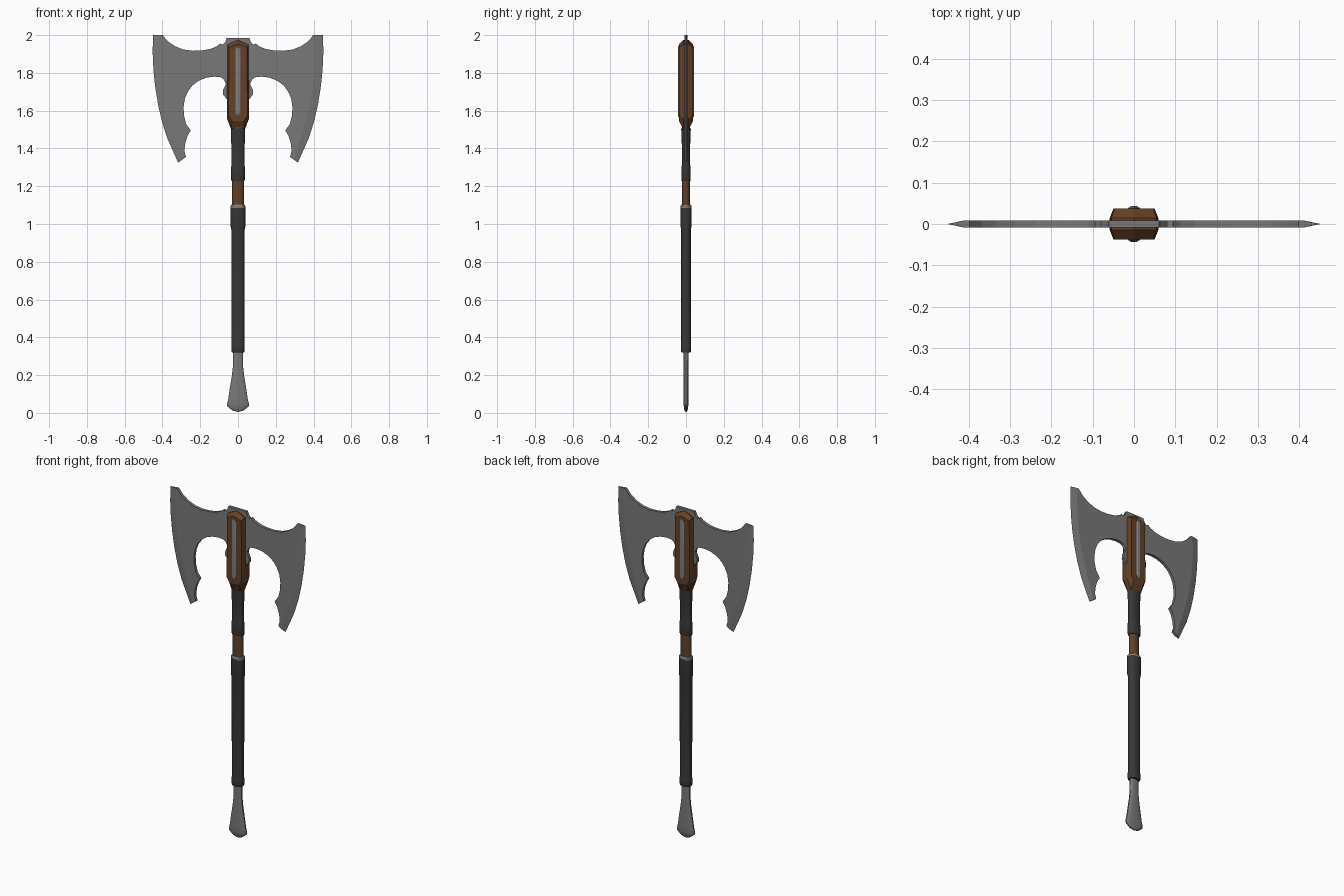
import bpy, bmesh, math

if "Cube" in bpy.data.objects:
    bpy.data.objects.remove(bpy.data.objects["Cube"])


def material(name, r, g, b):
    m = bpy.data.materials.new(name)
    m.diffuse_color = (r, g, b, 1)
    m.use_nodes = True
    m.node_tree.nodes["Principled BSDF"].inputs["Base Color"].default_value = m.diffuse_color
    return m


STEEL = material("steel", 0.19, 0.19, 0.19)
WOOD = material("brown wood", 0.125, 0.052, 0.02)
LEATHER = material("dark leather", 0.038, 0.038, 0.04)
BAND = material("pale band", 0.24, 0.21, 0.185)
TRIM = material("trim steel", 0.21, 0.225, 0.235)


def finish(name, bm, mat, angle=30):
    bmesh.ops.recalc_face_normals(bm, faces=bm.faces)
    me = bpy.data.meshes.new(name)
    bm.to_mesh(me)
    bm.free()
    me.materials.append(mat)
    ob = bpy.data.objects.new(name, me)
    bpy.context.collection.objects.link(ob)
    bpy.ops.object.select_all(action='DESELECT')
    ob.select_set(True)
    bpy.context.view_layer.objects.active = ob
    bpy.ops.object.shade_smooth_by_angle(angle=math.radians(angle))
    return ob


def bridge(bm, a, b):
    n = len(a)
    for i in range(n):
        j = (i + 1) % n
        bm.faces.new((a[i], a[j], b[j], b[i]))


def loft(name, sections, mat, sides=20, power=1.0, angle=30):
    """Stack of rounded sections (z, half width x, half depth y)."""
    bm = bmesh.new()
    rings = []
    for z, rx, ry in sections:
        ring = []
        for k in range(sides):
            a = 2 * math.pi * (k + 0.5) / sides
            c, s = math.cos(a), math.sin(a)
            ring.append(bm.verts.new((math.copysign(abs(c) ** power, c) * rx,
                                      math.copysign(abs(s) ** power, s) * ry, z)))
        rings.append(ring)
    for a, b in zip(rings, rings[1:]):
        bridge(bm, a, b)
    bm.faces.new(rings[0])
    bm.faces.new(rings[-1])
    return finish(name, bm, mat, angle)


def slab(name, layers, mat, angle=20):
    """Front-view outlines (y, half outline) stacked along y, mirrored in x."""
    bm = bmesh.new()
    rings = []
    for y, half in layers:
        full = half + [(-x, z) for x, z in reversed(half) if x > 0]
        rings.append([bm.verts.new((x, y, z)) for x, z in full])
    for a, b in zip(rings, rings[1:]):
        bridge(bm, a, b)
    bm.faces.new(rings[0])
    bm.faces.new(rings[-1])
    return finish(name, bm, mat, angle)


# Double blade: one half with a sharpened outer edge, mirrored
top = [(0, 1.985), (.06, 1.985), (.067, 1.965), (.08, 1.95), (.095, 1.955),
       (.11, 1.942), (.145, 1.927), (.19, 1.919), (.24, 1.917), (.29, 1.924),
       (.335, 1.942), (.368, 1.965), (.385, 1.983), (.398, 2.0)]
bevel = [(.41, 2.0), (.411, 1.91), (.408, 1.82), (.399, 1.73), (.382, 1.64),
         (.36, 1.55), (.333, 1.46), (.295, 1.341)]
edge = [(.45, 2.0), (.452, 1.91), (.448, 1.82), (.439, 1.73), (.423, 1.63),
        (.402, 1.54), (.375, 1.455), (.317, 1.325)]
under = [(.275, 1.355), (.284, 1.385), (.28, 1.425), (.268, 1.465), (.25, 1.495),
         (.275, 1.53), (.286, 1.575), (.288, 1.62), (.281, 1.665), (.265, 1.702),
         (.24, 1.735), (.205, 1.76), (.165, 1.775), (.125, 1.78), (.095, 1.778),
         (.077, 1.768), (.064, 1.742), (.079, 1.71), (.08, 1.685), (.058, 1.66),
         (.04, 1.6), (0, 1.6)]
T = 0.0085
outline = top + bevel + under
bm = bmesh.new()
front = [bm.verts.new((x, -T, z)) for x, z in outline]
back = [bm.verts.new((x, T, z)) for x, z in outline]
keen = [bm.verts.new((x, 0, z)) for x, z in edge]
bm.faces.new(front)
bm.faces.new(back[::-1])
s, e = len(top), len(top) + len(bevel) - 1
for i in range(len(outline) - 1):
    if s <= i < e:
        k = i - s
        bm.faces.new((front[i], front[i + 1], keen[k + 1], keen[k]))
        bm.faces.new((back[i + 1], back[i], keen[k], keen[k + 1]))
    else:
        bm.faces.new((front[i], back[i], back[i + 1], front[i + 1]))
bm.faces.new((front[s], keen[0], back[s]))
bm.faces.new((front[e], back[e], keen[-1]))
blade = finish("double_blade", bm, STEEL, 9)
mirror = blade.modifiers.new("mirror", 'MIRROR')
mirror.use_axis[0] = True

# Wooden head block clamping the blade
outer = [(0, 1.975), (.055, 1.95), (.059, 1.56), (.036, 1.5), (0, 1.5)]
inner = [(0, 1.952), (.047, 1.935), (.05, 1.575), (.032, 1.545), (0, 1.545)]
slab("head_block", [(-.037, inner), (-.014, outer), (.014, outer), (.037, inner)], WOOD)

# Slim metal ribs on front and back of the block
rib_out = [(0, 1.945), (.014, 1.92), (.014, 1.59), (0, 1.565)]
rib_in = [(0, 1.935), (.007, 1.915), (.007, 1.595), (0, 1.575)]
for side, label in ((-1, "front_rib"), (1, "back_rib")):
    slab(label, [(side * .034, rib_out), (side * .039, rib_out), (side * .043, rib_in)], TRIM)

# Shaft, wrappings and collar
loft("wood_shaft", [(1.05, .032, .021), (1.53, .032, .021)], WOOD)
loft("upper_wrap", [(1.228, .035, .023), (1.235, .037, .025), (1.3, .037, .025),
                    (1.312, .035, .022), (1.4, .035, .022), (1.47, .038, .024),
                    (1.505, .038, .026)], LEATHER, power=.8)
loft("main_grip", [(.32, .033, .025), (.33, .036, .028), (.36, .036, .028),
                   (.37, .034, .026), (.55, .035, .026), (.97, .036, .026),
                   (.985, .039, .029), (1.085, .04, .03)], LEATHER, power=.8)
loft("grip_collar", [(1.085, .039, .029), (1.096, .039, .029), (1.102, .035, .025)],
     BAND, power=.8)

# Flat flared pommel
loft("pommel", [(.006, .006, .004), (.014, .032, .009), (.036, .059, .012), (.05, .058, .014),
                (.075, .052, .014), (.13, .044, .014), (.19, .034, .014), (.24, .028, .014),
                (.33, .026, .014)], STEEL, sides=16, power=.75)
